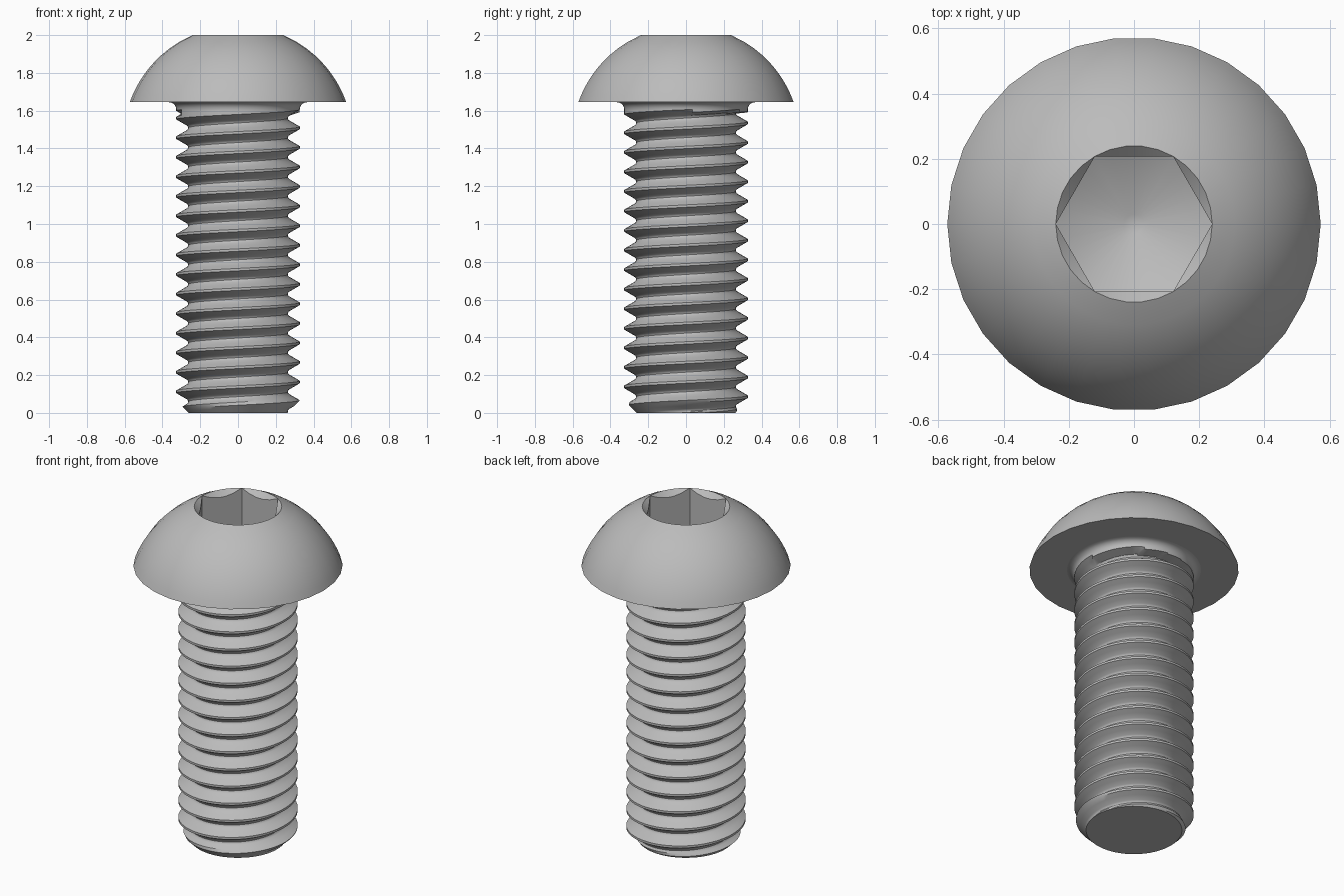
import bpy, bmesh
from math import cos, sin, pi, radians, sqrt

cube = bpy.data.objects.get("Cube")
if cube:
    bpy.data.objects.remove(cube, do_unlink=True)

steel = bpy.data.materials.new("grey_steel")
steel.use_nodes = True
GREY = (0.5, 0.5, 0.5, 1)
steel.diffuse_color = GREY
steel.node_tree.nodes["Principled BSDF"].inputs["Base Color"].default_value = GREY


def finish(bm, name):
    """Weld, orient and shade a mesh, then add it to the scene."""
    bmesh.ops.remove_doubles(bm, verts=bm.verts, dist=1e-5)
    bmesh.ops.recalc_face_normals(bm, faces=bm.faces)
    mesh = bpy.data.meshes.new(name)
    bm.to_mesh(mesh)
    bm.free()
    mesh.materials.append(steel)
    obj = bpy.data.objects.new(name, mesh)
    bpy.context.collection.objects.link(obj)
    bpy.ops.object.select_all(action='DESELECT')
    obj.select_set(True)
    bpy.context.view_layer.objects.active = obj
    bpy.ops.object.shade_smooth_by_angle(angle=radians(30))


def ring(bm, n, point):
    """Ring of n vertices; point(angle) gives radius and height."""
    verts = []
    for i in range(n):
        a = 2 * pi * i / n
        r, z = point(a)
        verts.append(bm.verts.new((r * cos(a), r * sin(a), z)))
    return verts


def bridge(bm, a, b):
    n = len(a)
    for i in range(n):
        k = (i + 1) % n
        bm.faces.new((a[i], a[k], b[k], b[i]))


# Head: domed outside, hexagonal socket with chamfered mouth and conical floor
HEAD_R, SOCKET_R, SEAT, TOP = 0.573, 0.24, 1.645, 2.0
CENTRE = 1.441
SPHERE = sqrt(HEAD_R ** 2 + (SEAT - CENTRE) ** 2)
FLOOR = 1.76


def hex_radius(a):
    return SOCKET_R * cos(pi / 6) / cos(a % (pi / 3) - pi / 6)


def floor_height(r):
    return FLOOR - (SOCKET_R - r) * 0.5


bm = bmesh.new()
profile = [lambda a: (0.35, SEAT), lambda a: (HEAD_R, SEAT)]
DOME = 10
for s in range(1, DOME):
    h = SEAT + (TOP - SEAT) * s / DOME
    profile.append(lambda a, h=h: (sqrt(SPHERE ** 2 - (h - CENTRE) ** 2), h))
profile += [
    lambda a: (SOCKET_R, TOP),
    lambda a: (hex_radius(a), TOP - (SOCKET_R - hex_radius(a))),
    lambda a: (hex_radius(a), floor_height(hex_radius(a))),
    lambda a: (0.03, floor_height(0.03)),
]
rings = [ring(bm, 30, p) for p in profile]
for lower, upper in zip(rings, rings[1:]):
    bridge(bm, lower, upper)
bm.faces.new(rings[-1])
finish(bm, "head")

# Threaded shank: right-handed helical grid, clamped flat at both ends
PITCH, START, STEPS = 0.1035, 0.06, 60
CREST, ROOT, END_R, NECK = 0.327, 0.2635, 0.2625, 1.605
half = [(0.0625, CREST), (0.22, 0.2988), (0.375, 0.271), (0.44, 0.2655)]
tooth = [(-0.5, ROOT)] + [(-o, r) for o, r in reversed(half)] + half

bm = bmesh.new()
columns = []
for i in range(STEPS):
    a = 2 * pi * i / STEPS
    column = []
    for turn in range(-2, 18):
        for offset, r in tooth:
            z = START + PITCH * (turn + i / STEPS + offset)
            z = min(max(z, 0), NECK)
            # Plain collar under the head and chamfer at the tip
            r = CREST if z > NECK - 0.015 else min(r, END_R + z)
            column.append(bm.verts.new((r * cos(a), r * sin(a), z)))
    columns.append(column)

for i, column in enumerate(columns):
    wrap = i == STEPS - 1
    other = columns[0][len(tooth):] if wrap else columns[i + 1]
    for m in range(min(len(column), len(other)) - 1):
        bm.faces.new((column[m], other[m], other[m + 1], column[m + 1]))

# Flat tip, and rounded fillet running into the head
bm.faces.new(ring(bm, STEPS, lambda a: (END_R, 0)))
FILLET = SEAT - NECK
previous = ring(bm, STEPS, lambda a: (CREST, NECK))
for s in range(1, 6):
    t = s / 5 * pi / 2
    current = ring(bm, STEPS, lambda a: (CREST + FILLET * (1 - cos(t)),
                                         NECK + FILLET * sin(t)))
    bridge(bm, previous, current)
    previous = current
bm.faces.new(previous)
finish(bm, "threaded_shank")
